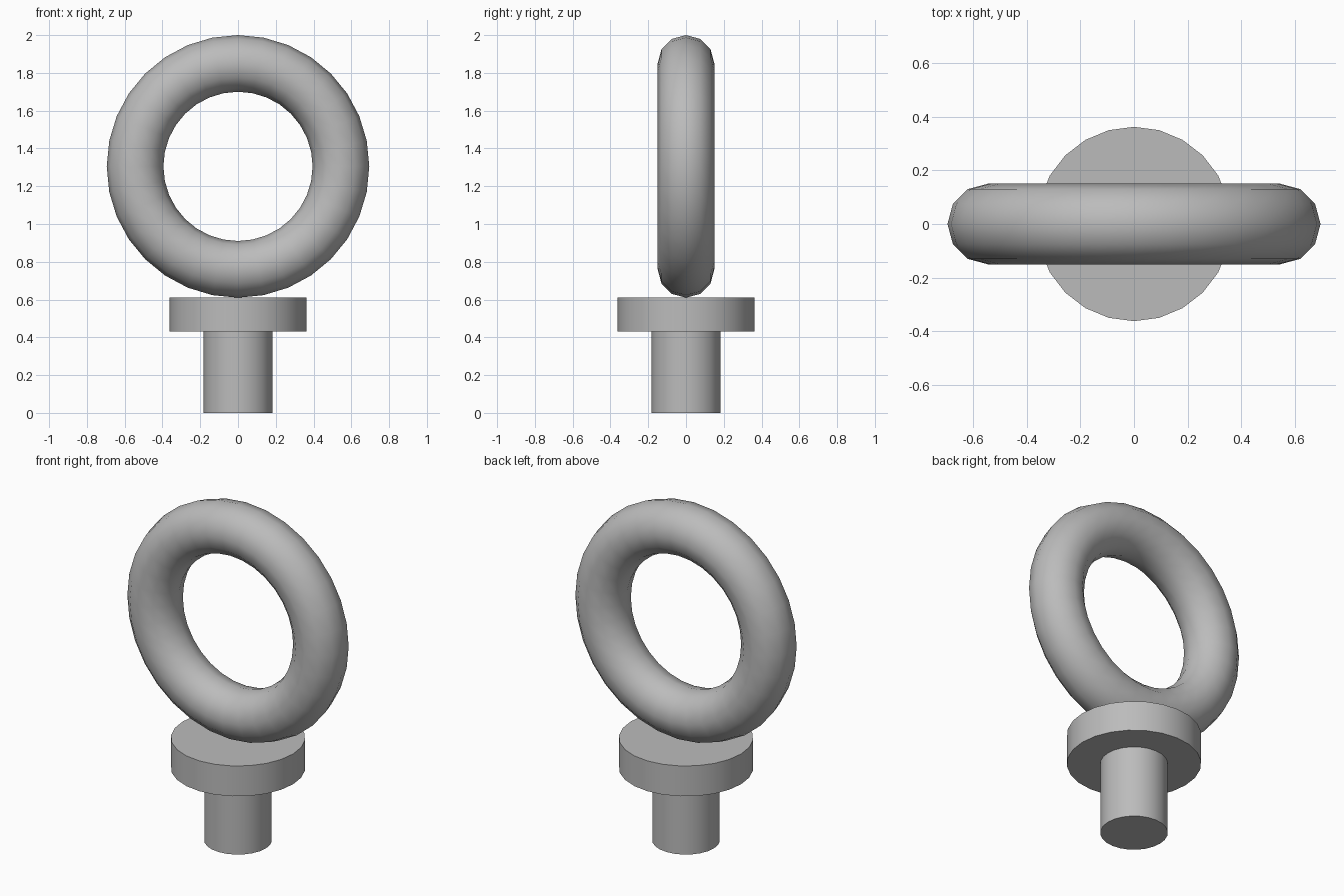
import bpy, math

cube = bpy.data.objects.get("Cube")
if cube:
    bpy.data.objects.remove(cube, do_unlink=True)

steel = bpy.data.materials.new("grey_steel")
steel.use_nodes = True
COLOUR = (0.5, 0.5, 0.5, 1.0)
steel.diffuse_color = COLOUR
steel.node_tree.nodes["Principled BSDF"].inputs["Base Color"].default_value = COLOUR


def finish(name, angle):
    obj = bpy.context.object
    obj.name = name
    obj.data.materials.append(steel)
    bpy.ops.object.shade_smooth_by_angle(angle=math.radians(angle))


def cylinder(name, radius, bottom, top):
    bpy.ops.mesh.primitive_cylinder_add(
        vertices=24, radius=radius, depth=top - bottom,
        location=(0, 0, (bottom + top) / 2))
    finish(name, 30)


# Shank and collar
cylinder("shank", 0.182, 0, 0.43)
cylinder("collar", 0.362, 0.43, 0.61)

# Lifting ring, standing upright on the collar
bpy.ops.mesh.primitive_torus_add(
    major_radius=0.545, minor_radius=0.15, major_segments=32, minor_segments=12,
    location=(0, 0, 1.305), rotation=(math.pi / 2, 0, 0))
finish("lifting_ring", 35)
